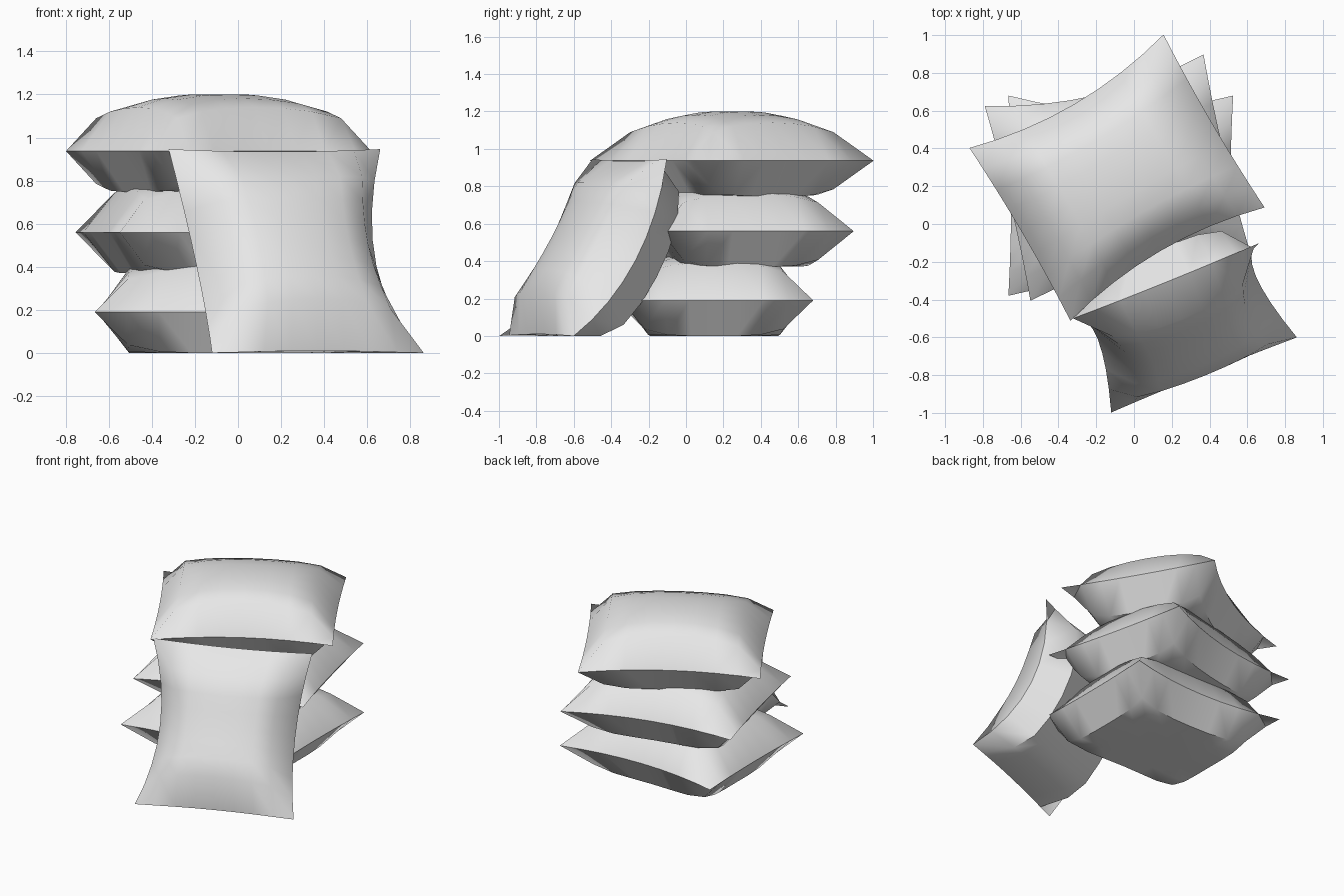
import bpy, bmesh, math
from mathutils import Matrix, Vector

cube = bpy.data.objects.get("Cube")
if cube:
    bpy.data.objects.remove(cube, do_unlink=True)

# One plain fabric colour
fabric = bpy.data.materials.new("light grey fabric")
fabric.use_nodes = True
GREY = (0.8, 0.8, 0.8, 1)
fabric.diffuse_color = GREY
fabric.node_tree.nodes["Principled BSDF"].inputs["Base Color"].default_value = GREY

HALF_WIDTH = 0.53
SEGMENTS = 8


def cushion(name, matrix, half_length=0.595, sag=0.0):
    """Pinched cushion: domed top, flattened underside, optionally bent along its length."""
    bm = bmesh.new()
    bmesh.ops.create_grid(bm, x_segments=SEGMENTS, y_segments=SEGMENTS, size=1)
    under = bmesh.ops.duplicate(bm, geom=bm.verts[:] + bm.edges[:] + bm.faces[:])["geom"]
    bmesh.ops.reverse_faces(bm, faces=[g for g in under if isinstance(g, bmesh.types.BMFace)])
    under_verts = {g for g in under if isinstance(g, bmesh.types.BMVert)}

    for v in bm.verts:
        s, t = v.co.xy
        ds, dt = max(0, 1 - s * s), max(0, 1 - t * t)
        # Snap the rim to the seam so that no sliver of height remains there
        puff = 0.27 * (ds * dt) ** 0.345 if ds * dt > 0.001 else 0
        puff = -min(puff, 0.19) if v in under_verts else min(puff, 0.263)
        # Long edges pull in, short edges stay almost straight
        x = half_length * s * (1 - 0.025 * dt)
        y = HALF_WIDTH * t * (1 - 0.15 * ds)
        slope = 2 * sag * s / half_length
        normal = Vector((-slope, 0, 1)).normalized()
        v.co = Vector((x, y, -sag * ds)) + normal * puff

    # Sew both halves together and set the piece in place
    bmesh.ops.remove_doubles(bm, verts=bm.verts[:], dist=0.0005)
    bm.transform(matrix)
    for v in bm.verts:
        v.co.z = max(v.co.z, 0)
    mesh = bpy.data.meshes.new(name)
    bm.to_mesh(mesh)
    bm.free()
    mesh.materials.append(fabric)
    obj = bpy.data.objects.new(name, mesh)
    bpy.context.collection.objects.link(obj)

    bpy.ops.object.select_all(action="DESELECT")
    obj.select_set(True)
    bpy.context.view_layer.objects.active = obj
    bpy.ops.object.shade_smooth_by_angle(angle=math.radians(50))


# Stack of three, each twisted further than the one below
for name, centre, turn in (
    ("bottom_cushion", (-0.07, 0.15, 0.19), 0),
    ("middle_cushion", (-0.09, 0.245, 0.56), 13.2),
    ("top_cushion", (-0.09, 0.245, 0.937), 30.3),
):
    cushion(name, Matrix.Translation(centre) @ Matrix.Rotation(math.radians(turn), 4, "Z"))

# Sagging cushion propped against the front of the stack
across = Vector((0.927, 0.375, 0))
up = Vector((-0.185, 0.457, 0.87)).normalized()
outward = across.cross(up)
frame = Matrix((up, -across, outward)).transposed().to_4x4()
cushion("leaning_cushion", Matrix.Translation((0.27, -0.55, 0.472)) @ frame, 0.545, 0.138)
